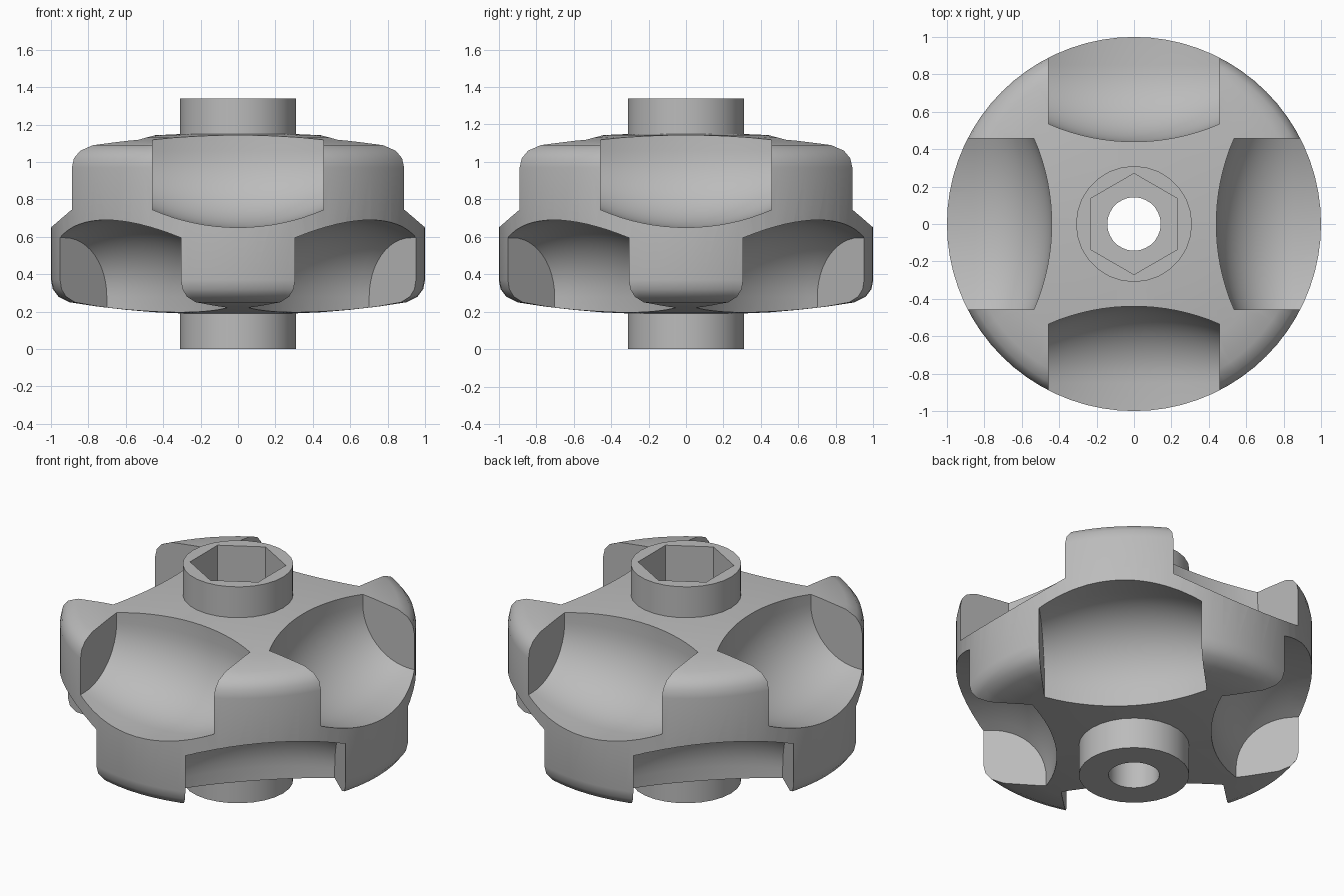
import bpy
import bmesh
from math import sin, cos, pi, sqrt
from mathutils import Matrix

cube = bpy.data.objects.get("Cube")
if cube:
    bpy.data.objects.remove(cube, do_unlink=True)

HEIGHT = 1.34        # overall height, the scoops mirror about half of it
HALF_WIDTH = 0.457   # half the width of one scoop
BARREL = 1.147       # sideways curvature radius of a scoop

grey = bpy.data.materials.new("plain grey")
grey.use_nodes = True
colour = (0.5, 0.5, 0.5, 1)
grey.diffuse_color = colour
grey.node_tree.nodes["Principled BSDF"].inputs["Base Color"].default_value = colour


def finish(name, bm):
    bmesh.ops.remove_doubles(bm, verts=bm.verts, dist=1e-5)
    bmesh.ops.recalc_face_normals(bm, faces=bm.faces)
    mesh = bpy.data.meshes.new(name)
    bm.to_mesh(mesh)
    bm.free()
    mesh.materials.append(grey)
    obj = bpy.data.objects.new(name, mesh)
    bpy.context.collection.objects.link(obj)
    return obj


def loft(name, rings, closed):
    """Skin a list of equal point rings; cap the ends unless closed."""
    bm = bmesh.new()
    rows = [[bm.verts.new(p) for p in ring] for ring in rings]
    count = len(rows[0])
    for i in range(len(rows) if closed else len(rows) - 1):
        a, b = rows[i], rows[(i + 1) % len(rows)]
        for j in range(count):
            k = (j + 1) % count
            bm.faces.new((a[j], a[k], b[k], b[j]))
    if not closed:
        bm.faces.new(rows[0])
        bm.faces.new(rows[-1])
    return finish(name, bm)


def lathe(name, profile, sides):
    """Turn a closed (radius, z) outline round the z axis."""
    turns = [pi / 2 + 2 * pi * i / sides for i in range(sides)]
    return loft(name, [[(r * cos(a), r * sin(a), z) for r, z in profile]
                       for a in turns], True)


def prism(name, radius, low, high, sides):
    turns = [pi / 2 + 2 * pi * i / sides for i in range(sides)]
    return loft(name, [[(radius * cos(a), radius * sin(a), z) for a in turns]
                       for z in (low, high)], False)


def scoop(name, angle, upper):
    """Barrel-shaped cutter with a rounded inner corner, open to the rim."""
    rings = []
    for i in range(17):
        t = HALF_WIDTH * (i / 8 - 1)
        r = 0.41 - (BARREL - sqrt(BARREL ** 2 - t * t))
        outline = [(1.3, 1.5), (0.85 - r, 1.5)]
        for j in range(13):
            a = pi + j / 12 * pi / 2
            outline.append((0.85 + r * cos(a), 1.06 + r * sin(a)))
        outline.append((1.3, 1.06 - r))
        rings.append([(u, t, z if upper else HEIGHT - z) for u, z in outline])
    obj = loft(name, rings, False)
    obj.data.transform(Matrix.Rotation(angle, 4, "Z"))
    return obj


def cut(target, cutter):
    mod = target.modifiers.new("cut", "BOOLEAN")
    mod.operation = "DIFFERENCE"
    mod.solver = "EXACT"
    mod.object = cutter
    cutter.hide_render = True
    bpy.context.view_layer.objects.active = target
    bpy.ops.object.modifier_apply(modifier=mod.name)
    bpy.data.objects.remove(cutter, do_unlink=True)


# Domed wheel with rounded rims
top_half = [(0.29, 1.15), (0.45, 1.143), (0.6, 1.13), (0.75, 1.113),
            (0.9, 1.09), (0.96, 1.06), (0.99, 1.02), (1.0, 0.97)]
bottom_half = [(r, HEIGHT - z) for r, z in reversed(top_half)]
wheel = lathe("grip_wheel", top_half + bottom_half, 72)

# Four finger scoops above, four below turned by an eighth
for n in range(4):
    cut(wheel, scoop("upper_scoop", n * pi / 2, True))
    cut(wheel, scoop("lower_scoop", n * pi / 2 + pi / 4, False))

# Hub with through hole and hexagonal socket
hub = prism("hub", 0.31, 0, HEIGHT, 28)
cut(hub, prism("bolt_hole", 0.143, -0.1, HEIGHT + 0.1, 28))
cut(hub, prism("hex_socket", 0.27, HEIGHT - 0.4, HEIGHT + 0.1, 6))

# Smooth curves, sharp edges
for obj in (wheel, hub):
    bpy.ops.object.select_all(action="DESELECT")
    obj.select_set(True)
    bpy.context.view_layer.objects.active = obj
    bpy.ops.object.shade_smooth_by_angle(angle=0.56)
